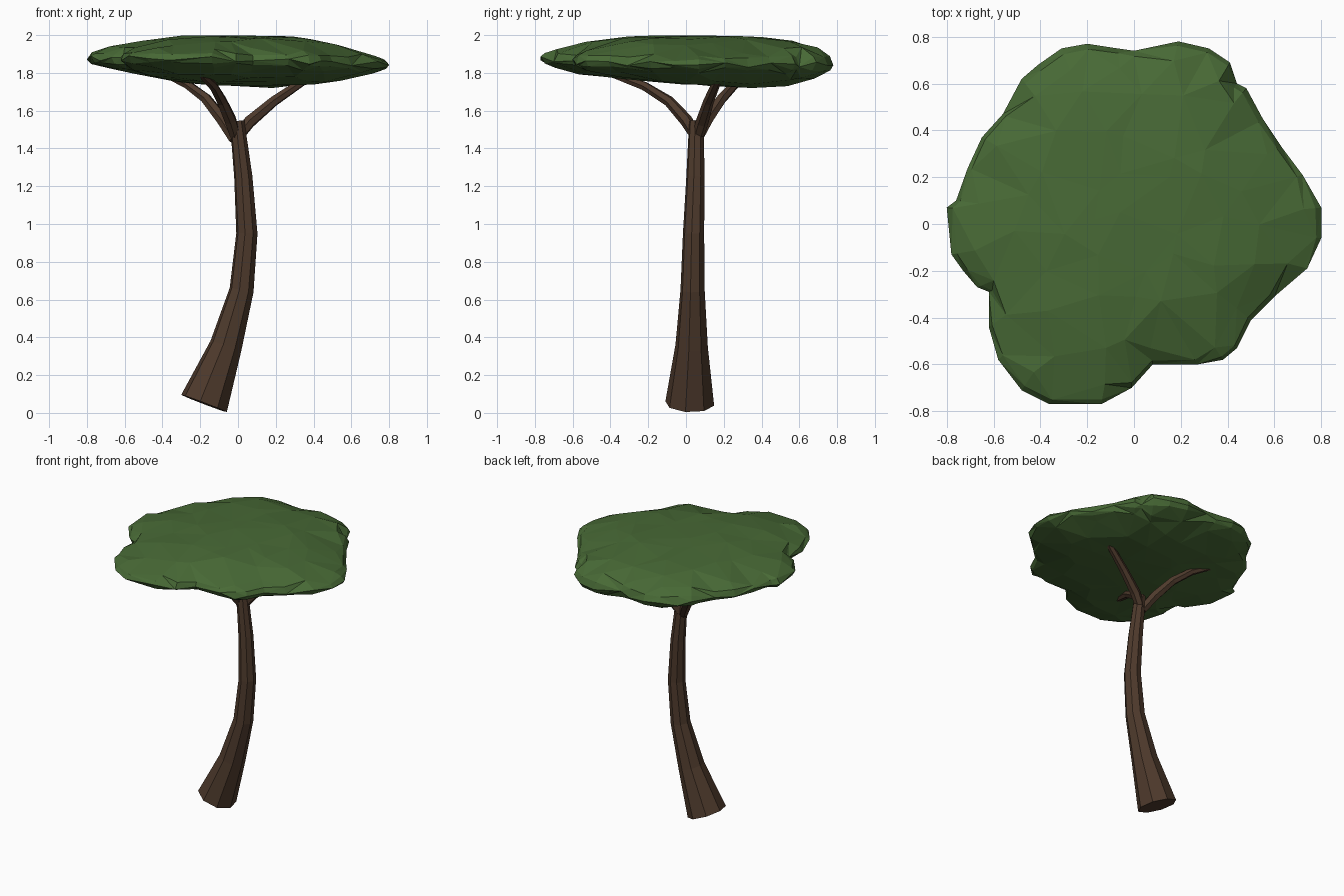
import bpy, math, random
from mathutils import Vector, geometry

if "Cube" in bpy.data.objects:
    bpy.data.objects.remove(bpy.data.objects["Cube"])

random.seed(4)


def material(name, rgb):
    m = bpy.data.materials.new(name)
    m.diffuse_color = (*rgb, 1)
    m.use_nodes = True
    m.node_tree.nodes["Principled BSDF"].inputs["Base Color"].default_value = m.diffuse_color
    return m


bark = material("bark_brown", (0.076, 0.042, 0.025))
leaf = material("leaf_green", (0.064, 0.142, 0.036))


def make_object(name, verts, faces, mat):
    me = bpy.data.meshes.new(name)
    me.from_pydata(verts, [], faces)
    me.materials.append(mat)
    me.update()
    ob = bpy.data.objects.new(name, me)
    bpy.context.collection.objects.link(ob)
    return ob


def tube(name, path, sides, phase=10):
    """Faceted tapering tube through (x, y, z, radius) points."""
    pts = [Vector(p[:3]) for p in path]
    verts, faces = [], []
    for i, p in enumerate(pts):
        t = (pts[min(i + 1, len(pts) - 1)] - pts[max(i - 1, 0)]).normalized()
        u = Vector((0, 1, 0))
        u = (u - t * u.dot(t)).normalized()
        v = u.cross(t)
        for k in range(sides):
            a = math.radians(phase) + math.tau * k / sides
            verts.append(p + (u * math.cos(a) + v * math.sin(a)) * path[i][3])
    for i in range(len(pts) - 1):
        for k in range(sides):
            a, b = i * sides + k, i * sides + (k + 1) % sides
            faces.append((a, a + sides, b + sides, b))
    n = len(verts)
    faces += [tuple(range(sides)), tuple(range(n - 1, n - sides - 1, -1))]
    return make_object(name, verts, faces, bark)


# Trunk: leaning, flared at the foot
tube("trunk", [(-0.18, 0.02, 0.05, 0.131), (-0.064, 0.03, 0.355, 0.087),
               (0.019, 0.035, 0.65, 0.065), (0.047, 0.04, 0.95, 0.057),
               (0.028, 0.05, 1.25, 0.049), (-0.005, 0.055, 1.545, 0.039)], 8)

# Three branches reaching into the canopy
tube("right_branch", [(-0.01, 0.06, 1.45, 0.03), (0.06, 0.085, 1.54, 0.034),
                      (0.19, 0.12, 1.65, 0.028), (0.33, 0.16, 1.745, 0.023),
                      (0.42, 0.19, 1.80, 0.018)], 6)
tube("back_left_branch", [(-0.02, 0.06, 1.45, 0.03), (-0.08, 0.11, 1.55, 0.034),
                          (-0.17, 0.19, 1.665, 0.029), (-0.27, 0.26, 1.74, 0.024),
                          (-0.42, 0.33, 1.81, 0.018)], 6)
tube("front_branch", [(-0.015, 0.05, 1.47, 0.03), (-0.04, 0.0, 1.55, 0.034),
                      (-0.085, -0.09, 1.65, 0.029), (-0.13, -0.22, 1.73, 0.025),
                      (-0.19, -0.38, 1.79, 0.02), (-0.20, -0.45, 1.82, 0.015)], 6)

# Canopy outline, seen from above
outline = [Vector(p) for p in (
    (.80, .07), (.72, .21), (.63, .33), (.55, .45), (.48, .58), (.44, .60),
    (.41, .69), (.32, .75), (.19, .78), (0, .74), (-.07, .75), (-.20, .77),
    (-.31, .75), (-.41, .68), (-.48, .62), (-.56, .47), (-.65, .37), (-.71, .24),
    (-.76, .10), (-.80, .07), (-.78, -.13), (-.73, -.20), (-.67, -.27),
    (-.62, -.29), (-.62, -.44), (-.58, -.58), (-.48, -.71), (-.36, -.77),
    (-.14, -.77), (-.01, -.70), (.08, -.60), (.27, -.60), (.38, -.58),
    (.44, -.53), (.50, -.41), (.60, -.31), (.74, -.19), (.80, -.06))]
N = len(outline)


def rim_fraction(p):
    """0 at the canopy centre, 1 on its outline."""
    for i in range(N):
        a, b = outline[i], outline[(i + 1) % N]
        d = a.x * b.y - a.y * b.x
        s, t = (p.x * b.y - p.y * b.x) / d, (a.x * p.y - a.y * p.x) / d
        if s >= -1e-6 and t >= -1e-6:
            return s + t
    return 0


def rim_z(p, i):
    """Rim height, wavering a little from point to point."""
    return 1.86 - 0.02 * p.x - 0.012 * p.y + 0.014 * math.sin(i * 2.3)


def top_z(p):
    return 1.998 - .16 * max(0, p.x - .35) - .05 * max(0, -p.x - .3) - .05 * max(0, -p.y - .2)


def under_z(p):
    return 1.705 + max(.1 * abs(p.x - .13), .065 * (.5 - p.y))


def canopy_side(top):
    """Scattered points triangulated inside the outline, then domed."""
    pts = list(outline)
    pts += [p * random.uniform(.965, .98) for p in outline]
    pts += [p * random.uniform(.87, .91) for p in outline[::2]]
    step = 0.17
    for i in range(-5, 6):
        for j in range(-5, 6):
            p = Vector(((i + random.uniform(-.35, .35)) * step,
                        (j + random.uniform(-.35, .35)) * step))
            if rim_fraction(p) < .80:
                pts.append(p)
    co, _, tris, *_ = geometry.delaunay_2d_cdt(pts, [], [list(range(N))], 1, 1e-5)
    verts = []
    for i, p in enumerate(co):
        s = min(rim_fraction(p), 1)
        z = rim_z(p, i % N)
        if s < .995:
            peak = top_z(p) if top else under_z(p)
            z = rim_z(p, 0)
            z += (peak - z) * (1 - s ** 3.6) ** .5
            z += random.uniform(-.009, .003) * (1 if top else -1)
        verts.append((p.x, p.y, z))
    return verts, [tuple(t) if top else tuple(reversed(t)) for t in tris]


# Canopy: domed top joined to a sagging underside
tv, tf = canopy_side(True)
bv, bf = canopy_side(False)
canopy = make_object("canopy", tv + bv,
                     tf + [tuple(i + len(tv) for i in f) for f in bf], leaf)
weld = canopy.modifiers.new("weld_rim", 'WELD')
weld.merge_threshold = 0.0005
